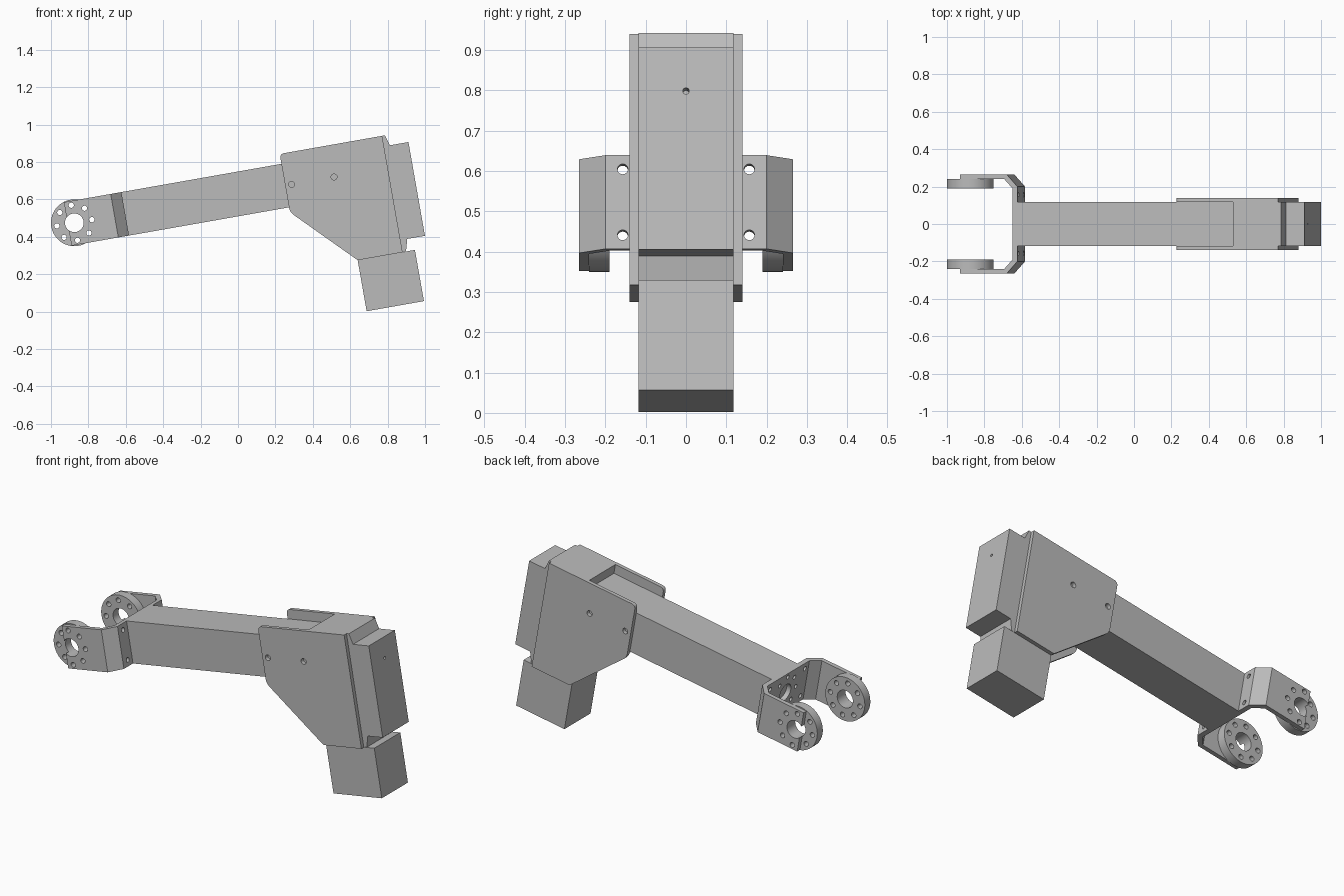
import bpy, bmesh, math
from mathutils import Matrix, Vector

if "Cube" in bpy.data.objects:
    bpy.data.objects.remove(bpy.data.objects["Cube"])

# Single grey metal
grey = bpy.data.materials.new("grey_metal")
grey.use_nodes = True
grey.diffuse_color = (0.5, 0.5, 0.5, 1)
grey.node_tree.nodes["Principled BSDF"].inputs["Base Color"].default_value = (0.5, 0.5, 0.5, 1)

# Arm frame: x runs along the arm, y across it, origin on the pivot axis
TILT = Matrix.Translation((-0.875, 0, 0.475)) @ Matrix.Rotation(math.radians(-10), 4, 'Y')
HALF = 0.118     # half width of the beam and motor
OUT = 0.14       # half width of the housing


def add(name, bm):
    bmesh.ops.recalc_face_normals(bm, faces=bm.faces)
    mesh = bpy.data.meshes.new(name)
    bm.to_mesh(mesh)
    bm.free()
    mesh.materials.append(grey)
    ob = bpy.data.objects.new(name, mesh)
    bpy.context.scene.collection.objects.link(ob)
    ob.matrix_world = TILT
    return ob


def prism(points, axis, low, high):
    """Extrude a closed outline along the y or z axis of the arm frame."""
    bm = bmesh.new()
    place = (lambda p: (p[0], low, p[1])) if axis == 'Y' else (lambda p: (p[0], p[1], low))
    face = bm.faces.new([bm.verts.new(place(p)) for p in points])
    new = bmesh.ops.extrude_face_region(bm, geom=[face])["geom"]
    step = Vector((0, high - low, 0)) if axis == 'Y' else Vector((0, 0, high - low))
    bmesh.ops.translate(bm, vec=step, verts=[g for g in new if isinstance(g, bmesh.types.BMVert)])
    return bm


def rect(a, b, c, d):
    return [(a, c), (b, c), (b, d), (a, d)]


def rods(centres, radius, axis, length, sides=24):
    """Cylinders along an axis, used as pads and as hole cutters."""
    bm = bmesh.new()
    turn = Matrix.Rotation(math.pi / 2, 4, 'X' if axis == 'Y' else 'Y')
    for c in centres:
        bmesh.ops.create_cone(bm, cap_ends=True, segments=sides, radius1=radius, radius2=radius,
                              depth=length, matrix=Matrix.Translation(c) @ turn)
    return bm


def cut(ob, *cutters):
    tools = []
    for bm in cutters:
        tool = add("cutter", bm)
        tool.hide_render = True
        tools.append(tool)
        mod = ob.modifiers.new("cut", 'BOOLEAN')
        mod.operation, mod.solver, mod.object = 'DIFFERENCE', 'EXACT', tool
    bpy.context.view_layer.update()
    done = bpy.data.meshes.new_from_object(ob.evaluated_get(bpy.context.evaluated_depsgraph_get()))
    ob.modifiers.clear()
    ob.data = done
    for tool in tools:
        bpy.data.objects.remove(tool)


def ring(radius, count, start=0.0):
    return [(radius * math.cos(start + 2 * math.pi * i / count),
             radius * math.sin(start + 2 * math.pi * i / count)) for i in range(count)]


bolts = ring(0.095, 8)
bolts_y = [(x, 0, z) for x, z in bolts]

# Beam
add("beam", prism(rect(0.276, 1.5, -HALF, HALF), 'Y', -HALF, HALF))

# Fork bracket: folded sheet, mirrored across the arm
half = [(0.276, 0.2), (0.218, 0.265), (-0.036, 0.265), (-0.036, 0.24), (0.205, 0.24), (0.25, 0.19)]
outline = half + [(x, -y) for x, y in reversed(half)]
fork = add("fork_bracket", prism(outline, 'Z', -HALF, HALF))
corners = [(0.263, y, z) for y in (-0.157, 0.157) for z in (-0.083, 0.083)]
cut(fork,
    rods([(0, 0, 0)], 0.05, 'Y', 1, 32),
    rods([b for b in bolts_y if b[0] > -0.05], 0.014, 'Y', 1),
    rods(corners, 0.013, 'X', 0.1),
    rods([(0.25, 0, 0)], 0.05, 'X', 0.1, 32),
    rods([(0.25, y, z) for y, z in bolts], 0.012, 'X', 0.1))

# Pivot discs
for side, name in ((1, "left_pivot_disc"), (-1, "right_pivot_disc")):
    disc = add(name, rods([(0, side * 0.215, 0)], 0.125, 'Y', 0.05, 64))
    cut(disc, rods([(0, 0, 0)], 0.05, 'Y', 1, 32), rods(bolts_y, 0.014, 'Y', 1))

# Housing: two cheek plates joined by a closed rear part
cheek = [(1.145, 0.172), (1.701, 0.172), (1.701, -0.46), (1.457, -0.46), (1.145, -0.145)]
bm = prism(cheek, 'Y', -OUT, OUT)
front = [e for e in bm.edges if all(v.co.x < 1.15 for v in e.verts)
         and abs(e.verts[0].co.y - e.verts[1].co.y) > 0.1]
bmesh.ops.bevel(bm, geom=front, offset=0.022, segments=4, profile=0.5, affect='EDGES')
housing = add("housing", bm)
cut(housing,
    prism(rect(1, 1.457, -0.7, 0.7), 'Y', -HALF, HALF),
    rods([(1.18, 0, 0), (1.41, 0, 0)], 0.016, 'Y', 1))

# Rear cover with tapered ends
cover = add("rear_cover", prism([(1.69, 0.172), (1.716, 0.172), (1.733, 0.115), (1.834, 0.115),
                                 (1.834, -0.394), (1.738, -0.394), (1.72, -0.458), (1.69, -0.458)],
                                'Y', -HALF, HALF))
cut(cover, rods([(1.834, 0, 0.005)], 0.008, 'X', 0.08))

# Lower motor block
add("lower_block", prism(rect(1.457, 1.768, -0.737, -0.459), 'Y', -HALF, HALF))

# Smooth the round walls, keep edges crisp
for ob in bpy.context.scene.objects:
    ob.select_set(ob.type == 'MESH')
bpy.context.view_layer.objects.active = fork
bpy.ops.object.shade_smooth_by_angle(angle=math.radians(30))
